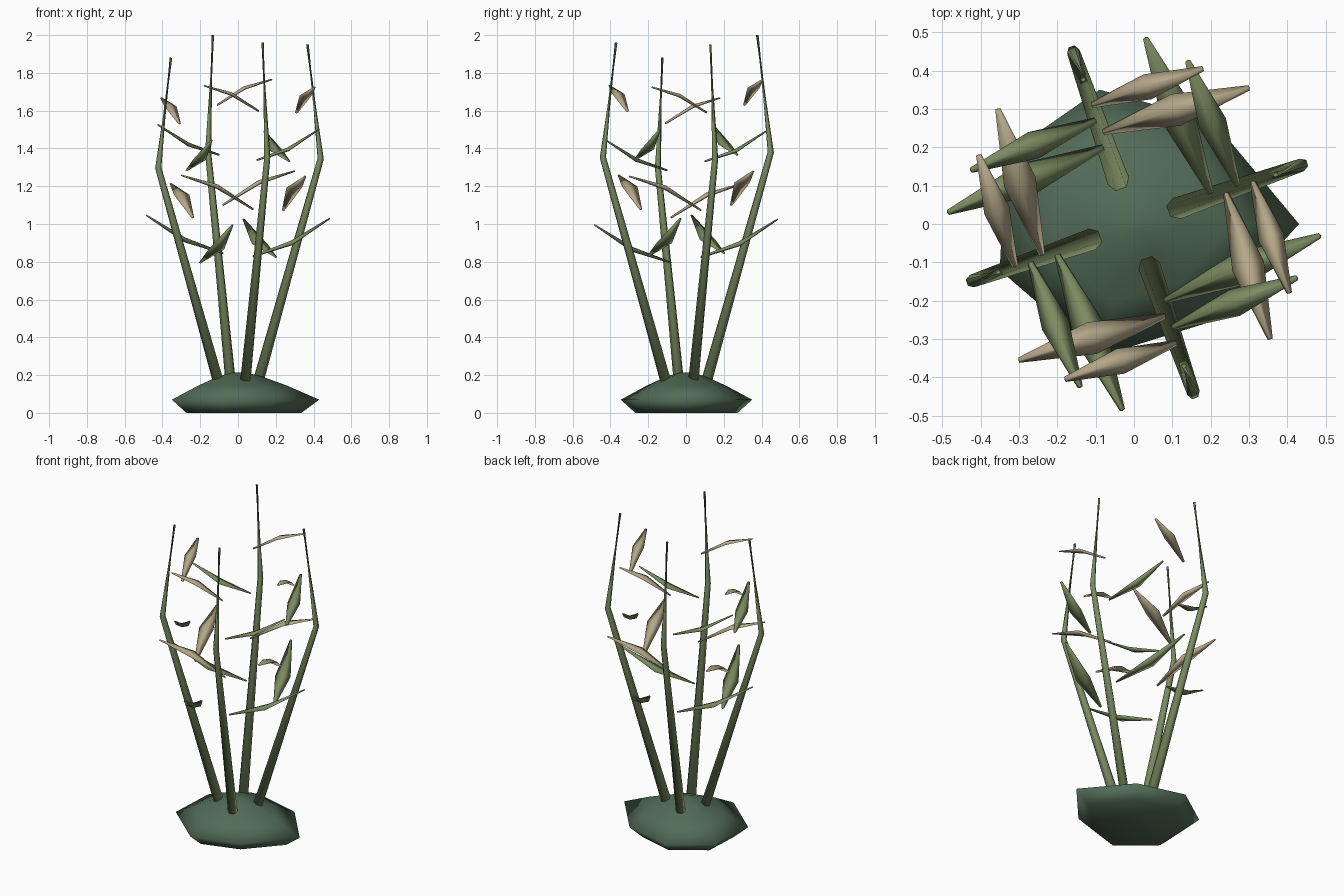
import bpy, bmesh, math
from mathutils import Vector, Matrix

cube = bpy.data.objects.get("Cube")
if cube:
    bpy.data.objects.remove(cube, do_unlink=True)


def material(name, colour):
    m = bpy.data.materials.new(name)
    m.use_nodes = True
    m.diffuse_color = (*colour, 1)
    m.node_tree.nodes["Principled BSDF"].inputs["Base Color"].default_value = (*colour, 1)
    return m


MOSS = material("dark moss", (0.085, 0.15, 0.095))
GREEN = material("olive green", (0.20, 0.26, 0.12))
TAN = material("dry tan", (0.46, 0.39, 0.25))


def loft(name, rings, mat):
    """Skin a list of equal-length point rings, cap both ends, shade smooth."""
    bm = bmesh.new()
    loops = [[bm.verts.new(p) for p in ring] for ring in rings]
    for a, b in zip(loops, loops[1:]):
        for i in range(len(a)):
            j = (i + 1) % len(a)
            bm.faces.new((a[i], a[j], b[j], b[i]))
    bm.faces.new(loops[0][::-1])
    bm.faces.new(loops[-1])
    bmesh.ops.recalc_face_normals(bm, faces=bm.faces)
    for face in bm.faces:
        face.smooth = True
    mesh = bpy.data.meshes.new(name)
    bm.to_mesh(mesh)
    bm.free()
    mesh.materials.append(mat)
    bpy.context.collection.objects.link(bpy.data.objects.new(name, mesh))


def section(centre, along, half_width, half_thick, sides):
    """Elliptical ring across a direction, with its width kept level."""
    side = along.cross(Vector((0, 0, 1))).normalized()
    up = side.cross(along).normalized()
    return [centre + side * half_width * math.cos(t) + up * half_thick * math.sin(t)
            for t in (math.tau * i / sides for i in range(sides))]


# Rocky mound: uneven seven-sided outline, scaled ring by ring
outline = [(0.43, 0), (0.205, 0.27), (-0.09, 0.35), (-0.335, 0.18),
           (-0.35, -0.12), (-0.09, -0.345), (0.2, -0.255)]
levels = [(0, 0.78), (0.07, 1), (0.145, 0.6), (0.195, 0.28), (0.215, 0.08)]
loft("mound", [[Vector((x * s, y * s, z)) for x, y in outline] for z, s in levels], MOSS)

# Stalks: plan position, height fraction, radius at base, bend and tip
stalk = [((0.04, -0.11), 0.09, 0.029), ((0.155, -0.44), 0.69, 0.017),
         ((0.13, -0.37), 1.0, 0.007)]
# Leaves: name, inner end, outer end, height fraction, rise, arch, half width, colour
leaves = [
    ("lower_green_leaf", (0.08, -0.20), (0.485, -0.03), 0.423, 0.20, -0.03, 0.045, GREEN),
    ("lower_tan_leaf", (0.08, -0.24), (-0.30, -0.355), 0.55, 0.18, 0.03, 0.043, TAN),
    ("upper_green_leaf", (0.10, -0.27), (0.425, -0.14), 0.683, 0.16, -0.025, 0.037, GREEN),
    ("upper_tan_leaf", (0.11, -0.31), (-0.18, -0.405), 0.815, 0.135, 0.023, 0.034, TAN)]

places = [("front", 1.96), ("left", 1.95), ("back", 2.0), ("right", 1.88)]
for k, (place, height) in enumerate(places):
    turn = Matrix.Rotation(k * math.pi / 2, 4, 'Z')

    # Taller stalks also lean a little further out
    lean = height / 1.96
    pts = [Vector((x * lean, y * lean, f * height)) for (x, y), f, r in stalk]
    rings = []
    for i, p in enumerate(pts):
        along = pts[min(i + 1, 2)] - pts[max(i - 1, 0)]
        rings.append([turn @ q for q in section(p, along, stalk[i][2], stalk[i][2], 6)])
    loft(place + "_stalk", rings, GREEN)

    # Green leaves curl up, tan leaves droop
    for name, inner, outer, f, rise, arch, w, mat in leaves:
        a = Vector((*inner, f * height))
        b = Vector((*outer, f * height + rise))
        mid = (a + b) / 2 + Vector((0, 0, arch))
        rings = [section(a, mid - a, 0.008, 0.005, 4),
                 section(mid, b - a, w, w * 0.28, 4),
                 section(b, b - mid, 0.007, 0.004, 4)]
        loft(place + "_" + name, [[turn @ q for q in ring] for ring in rings], mat)
